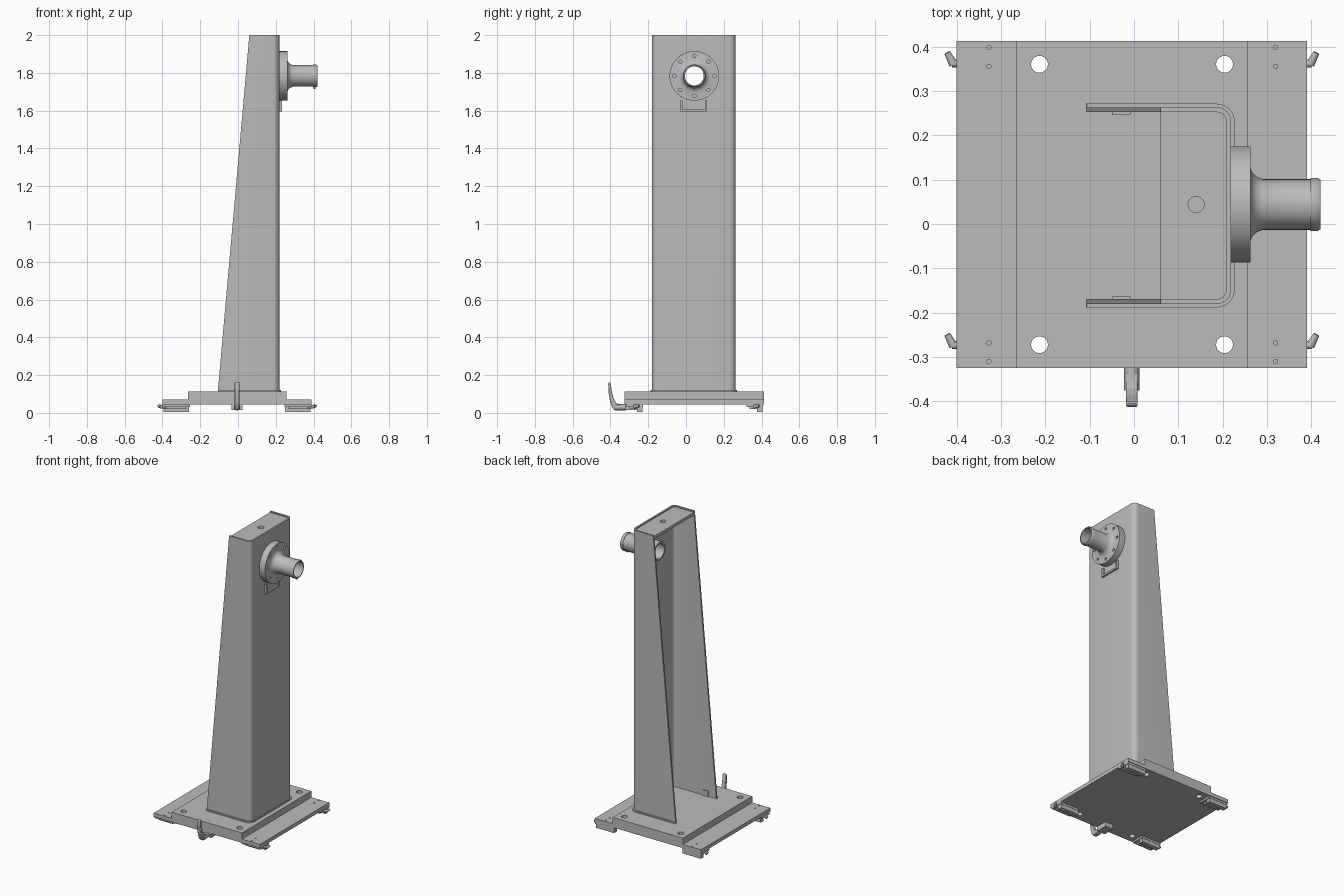
import bpy, bmesh
from math import pi, sin, cos
from mathutils import Matrix, Vector

if "Cube" in bpy.data.objects:
    bpy.data.objects.remove(bpy.data.objects["Cube"], do_unlink=True)

steel = bpy.data.materials.new("grey_steel")
steel.use_nodes = True
GREY = (0.5, 0.5, 0.5, 1)
steel.diffuse_color = GREY
steel.node_tree.nodes["Principled BSDF"].inputs["Base Color"].default_value = GREY


def make(name, bm):
    bmesh.ops.recalc_face_normals(bm, faces=bm.faces[:])
    me = bpy.data.meshes.new(name)
    bm.to_mesh(me)
    bm.free()
    me.materials.append(steel)
    ob = bpy.data.objects.new(name, me)
    bpy.context.collection.objects.link(ob)
    return ob


def activate(ob):
    bpy.ops.object.select_all(action='DESELECT')
    ob.select_set(True)
    bpy.context.view_layer.objects.active = ob


def smooth(ob):
    activate(ob)
    bpy.ops.object.shade_smooth_by_angle(angle=0.6)


def add_box(bm, x0, x1, y0, y1, z0, z1):
    m = Matrix.Translation(((x0 + x1) / 2, (y0 + y1) / 2, (z0 + z1) / 2))
    bmesh.ops.create_cube(bm, size=1, matrix=m @ Matrix.Diagonal((x1 - x0, y1 - y0, z1 - z0, 1)))


def add_rod(bm, a, b, r1, r2=None, n=24):
    a, b = Vector(a), Vector(b)
    rot = (b - a).to_track_quat('Z', 'Y').to_matrix().to_4x4()
    bmesh.ops.create_cone(bm, cap_ends=True, segments=n, radius1=r1, radius2=r2 or r1,
                          depth=(b - a).length, matrix=Matrix.Translation((a + b) / 2) @ rot)


def add_prism(bm, pts, move):
    """Extrude a closed outline of 3D points along a vector."""
    face = bm.faces.new([bm.verts.new(p) for p in pts])
    new = bmesh.ops.extrude_face_region(bm, geom=[face])["geom"]
    bmesh.ops.translate(bm, vec=move, verts=[v for v in new if isinstance(v, bmesh.types.BMVert)])


def cut(ob, bm):
    cutter = make("hole_cutter", bm)
    cutter.hide_render = True
    activate(ob)
    mod = ob.modifiers.new("holes", 'BOOLEAN')
    mod.operation, mod.solver, mod.object = 'DIFFERENCE', 'EXACT', cutter
    bpy.ops.object.modifier_apply(modifier=mod.name)
    bpy.data.objects.remove(cutter, do_unlink=True)


# Stepped base plate with mounting holes
bm = bmesh.new()
step = [(-.4, .045), (.39, .045), (.39, .07), (.257, .07),
        (.257, .112), (-.265, .112), (-.265, .07), (-.4, .07)]
add_prism(bm, [(x, -.325, z) for x, z in step], (0, .737, 0))
base = make("base_plate", bm)
bm = bmesh.new()
for x in (-.213, .204):
    for y in (-.272, .36):
        add_rod(bm, (x, y, 0), (x, y, .2), .019)
for x in (-.327, .319):
    for y in (-.31, -.268, .355, .398):
        add_rod(bm, (x, y, 0), (x, y, .2), .005, n=12)
cut(base, bm)
smooth(base)

# Column: folded sheet channel, open at -x, with sloped free edges
Y0, Y1, WEB, SHEET = -.18, .263, .219, .011


def channel(bm, outer, inner, z0, z1):
    def path(off):
        r = .032 + off
        pts = [(-.3, Y0 - off)]
        for cy, start in ((Y0 + .032, -pi / 2), (Y1 - .032, 0)):
            pts += [(WEB - .032 + r * cos(start + i * pi / 12),
                     cy + r * sin(start + i * pi / 12)) for i in range(7)]
        return pts + [(-.3, Y1 + off)]
    loop = path(outer) + path(inner)[::-1]
    add_prism(bm, [(x, y, z0) for x, y in loop], (0, 0, z1 - z0))
    slope = Vector((.167, 0, 1.888))
    normal = Vector((slope.z, 0, -slope.x)).normalized()
    res = bmesh.ops.bisect_plane(bm, geom=bm.verts[:] + bm.edges[:] + bm.faces[:],
                                 plane_co=(-.107, 0, .112), plane_no=normal, clear_inner=True)
    edges = [g for g in res["geom_cut"] if isinstance(g, bmesh.types.BMEdge)]
    bmesh.ops.holes_fill(bm, edges=edges, sides=0)


bm = bmesh.new()
channel(bm, 0, -SHEET, .112, 2)
column = make("column_channel", bm)
PY, PZ = .044, 1.784
bm = bmesh.new()
add_rod(bm, (.18, PY, PZ), (.3, PY, PZ), .055, n=48)
cut(column, bm)
smooth(column)

bm = bmesh.new()
channel(bm, .008, -.002, .112, .12)
smooth(make("column_foot_weld", bm))

# Recessed cap plate with a central hole
bm = bmesh.new()
add_box(bm, .06, .209, Y0 + SHEET, Y1 - SHEET, 1.972, 1.992)
cap = make("cap_plate", bm)
bm = bmesh.new()
add_rod(bm, (.14, .044, 1.9), (.14, .044, 2.1), .018)
cut(cap, bm)
smooth(cap)

# Small pads inside the channel sides
bm = bmesh.new()
for y in (Y0 + SHEET, Y1 - SHEET - .006):
    add_box(bm, -.05, -.008, y, y + .006, .112, .15)
make("inner_pads", bm)

# Flanged hollow spigot, turned about the x axis
profile = [(.165, .05), (.165, .062), (.219, .062), (.219, .131), (.262, .131), (.262, .083),
           (.267, .072), (.276, .063), (.29, .057), (.398, .057), (.398, .06), (.413, .06),
           (.42, .056), (.42, .05)]
bm = bmesh.new()
N = 64
rings = [[bm.verts.new((x, PY + r * cos(2 * pi * i / N), PZ + r * sin(2 * pi * i / N)))
          for i in range(N)] for x, r in profile]
for a, b in zip(rings, rings[1:] + rings[:1]):
    for i in range(N):
        j = (i + 1) % N
        bm.faces.new((a[i], a[j], b[j], b[i]))
spigot = make("flanged_spigot", bm)
bm = bmesh.new()
for k in range(8):
    y, z = PY + .106 * cos(k * pi / 4), PZ + .106 * sin(k * pi / 4)
    add_rod(bm, (.235, y, z), (.3, y, z), .009, n=16)
cut(spigot, bm)
smooth(spigot)

bm = bmesh.new()
add_rod(bm, (.405, PY, PZ - .07), (.405, PY, PZ - .052), .004, n=12)
smooth(make("spigot_pin", bm))

# Open tray bracket under the flange
bm = bmesh.new()
add_box(bm, WEB, .232, -.03, .112, 1.595, 1.607)
add_box(bm, WEB, .232, -.03, -.018, 1.607, 1.655)
add_box(bm, WEB, .232, .1, .112, 1.607, 1.655)
make("flange_bracket", bm)

# Four clamp feet with small elbow levers
for side, sx in (("right", -1), ("left", 1)):
    for place, dy in (("front", -.635), ("back", 0)):
        def X(d):
            return -.005 + sx * d
        bm = bmesh.new()
        xa, xb = sorted((X(.25), X(.395)))
        add_box(bm, xa, xb, .32, .408, .032, .045)
        add_box(bm, xa + .005, xb - .005, .376, .406, .006, .032)
        add_box(bm, xa + .02, xb - .02, .335, .376, .02, .032)
        add_rod(bm, (X(.36), .362, .033), (X(.405), .362, .033), .009, n=16)
        add_rod(bm, (X(.402), .36, .033), (X(.416), .386, .037), .01, .007, n=16)
        bmesh.ops.translate(bm, vec=(0, dy, 0), verts=bm.verts[:])
        smooth(make(f"{place}_{side}_clamp_foot", bm))

# Front clamping lever: block, hub and curved handle
bm = bmesh.new()
add_box(bm, -.035, .025, -.32, -.24, .014, .045)
make("lever_block", bm)
bm = bmesh.new()
add_rod(bm, (-.005, -.375, .03), (-.005, -.32, .03), .017)
smooth(make("lever_hub", bm))
bm = bmesh.new()
outline = [(-.335, .014), (-.335, .044), (-.368, .05), (-.383, .075), (-.392, .11), (-.399, .155),
           (-.406, .165), (-.412, .155), (-.41, .11), (-.403, .065), (-.392, .03), (-.378, .014)]
add_prism(bm, [(-.018, y, z) for y, z in outline], (.026, 0, 0))
handle = make("lever_handle", bm)
bevel = handle.modifiers.new("soft_edges", 'BEVEL')
bevel.width, bevel.segments = .003, 2
smooth(handle)
